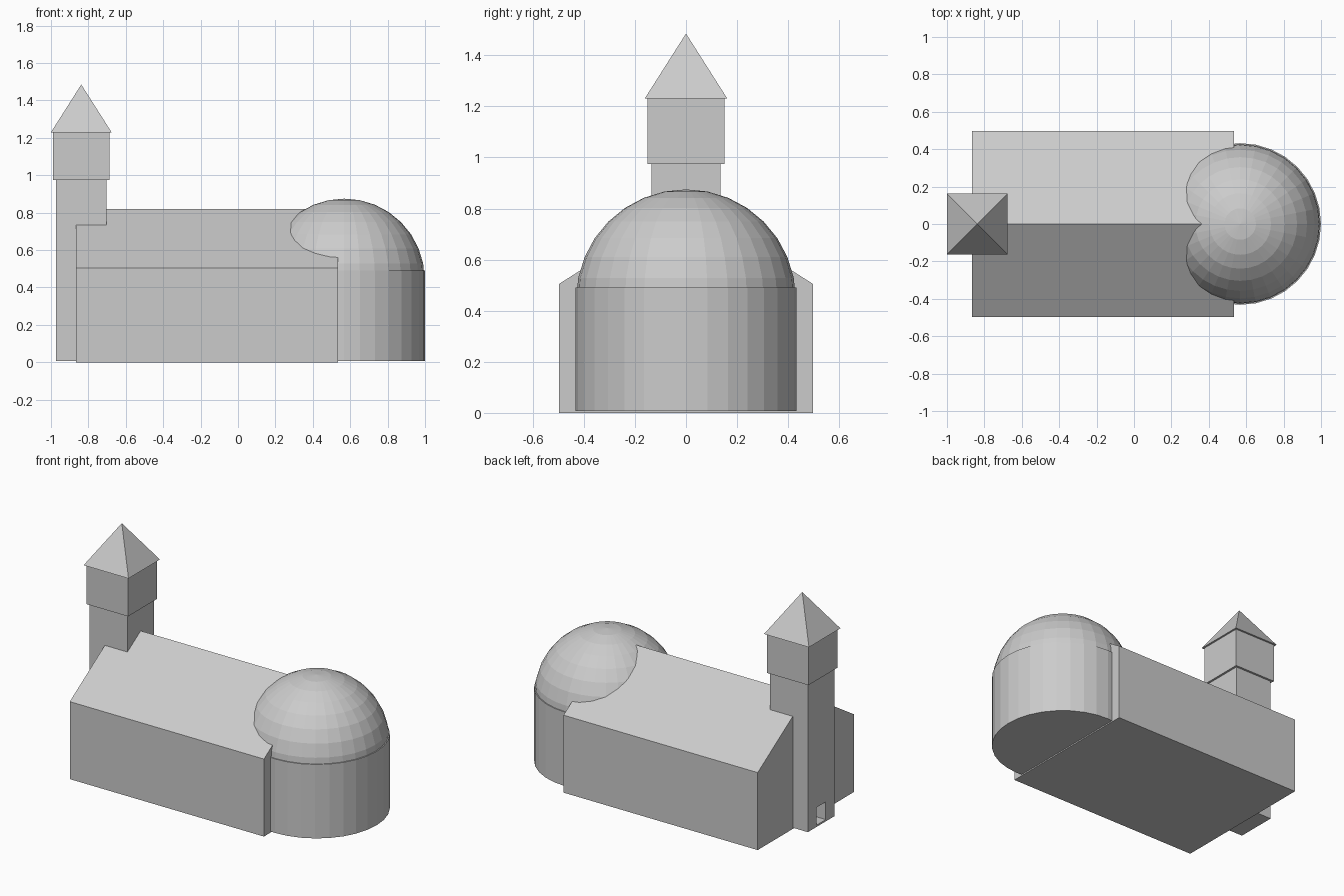
import bpy, bmesh, math

if "Cube" in bpy.data.objects:
    bpy.data.objects.remove(bpy.data.objects["Cube"])

stone = bpy.data.materials.new("pale grey stone")
stone.diffuse_color = (0.6, 0.6, 0.6, 1)
stone.use_nodes = True
stone.node_tree.nodes["Principled BSDF"].inputs["Base Color"].default_value = stone.diffuse_color


def finish(name, bm):
    """Turn a bmesh into a named, coloured object."""
    bmesh.ops.recalc_face_normals(bm, faces=bm.faces)
    mesh = bpy.data.meshes.new(name)
    bm.to_mesh(mesh)
    bm.free()
    mesh.materials.append(stone)
    obj = bpy.data.objects.new(name, mesh)
    bpy.context.collection.objects.link(obj)
    return obj


def box(name, x0, x1, y0, y1, z0, z1):
    bm = bmesh.new()
    bmesh.ops.create_cube(bm, size=1)
    bmesh.ops.scale(bm, vec=(x1 - x0, y1 - y0, z1 - z0), verts=bm.verts)
    bmesh.ops.translate(bm, vec=((x0 + x1) / 2, (y0 + y1) / 2, (z0 + z1) / 2), verts=bm.verts)
    return finish(name, bm)


def cone(name, sides, r0, r1, x, z0, z1, turn=0):
    bm = bmesh.new()
    bmesh.ops.create_cone(bm, cap_ends=True, segments=sides, radius1=r0, radius2=r1, depth=z1 - z0)
    for v in bm.verts:
        c, s = math.cos(turn), math.sin(turn)
        px, py = v.co.x, v.co.y
        v.co = (px * c - py * s + x, px * s + py * c, v.co.z + (z0 + z1) / 2)
    bmesh.ops.remove_doubles(bm, verts=bm.verts, dist=1e-5)
    return finish(name, bm)


# Nave: gabled cross-section extruded along x
bm = bmesh.new()
profile = [(-0.497, 0), (0.497, 0), (0.497, 0.505), (0, 0.82), (-0.497, 0.505)]
gable = bm.faces.new([bm.verts.new((-0.865, y, z)) for y, z in profile])
ext = bmesh.ops.extrude_face_region(bm, geom=[gable], use_keep_orig=True)
bmesh.ops.translate(bm, vec=(1.4, 0, 0), verts=[g for g in ext["geom"] if isinstance(g, bmesh.types.BMVert)])
finish("nave", bm)

# Round apse wall and the dome over it
cone("apse_wall", 32, 0.432, 0.432, 0.568, 0.008, 0.49)
bm = bmesh.new()
bmesh.ops.create_uvsphere(bm, u_segments=32, v_segments=16, radius=0.43)
bmesh.ops.translate(bm, vec=(0.568, 0, 0.445), verts=bm.verts)
cut = bm.verts[:] + bm.edges[:] + bm.faces[:]
bmesh.ops.bisect_plane(bm, geom=cut, plane_co=(0, 0, 0.4), plane_no=(0, 0, 1), clear_inner=True)
finish("dome", bm)

# Bell tower: shaft, wider belfry, pyramid roof
tx = -0.838
shaft = box("tower_shaft", tx - 0.136, tx + 0.136, -0.136, 0.136, 0.008, 0.975)
box("tower_belfry", tx - 0.15, tx + 0.15, -0.15, 0.15, 0.975, 1.23)
cone("tower_roof", 4, 0.162 * math.sqrt(2), 0, tx, 1.23, 1.485, math.pi / 4)

# Doorway cut into the tower
cutter = box("door_cutter", -1.1, -0.868, -0.048, 0.045, 0.02, 0.135)
cutter.hide_render = True
cutter.hide_viewport = True
mod = shaft.modifiers.new("doorway", "BOOLEAN")
mod.operation = "DIFFERENCE"
mod.solver = "EXACT"
mod.object = cutter
